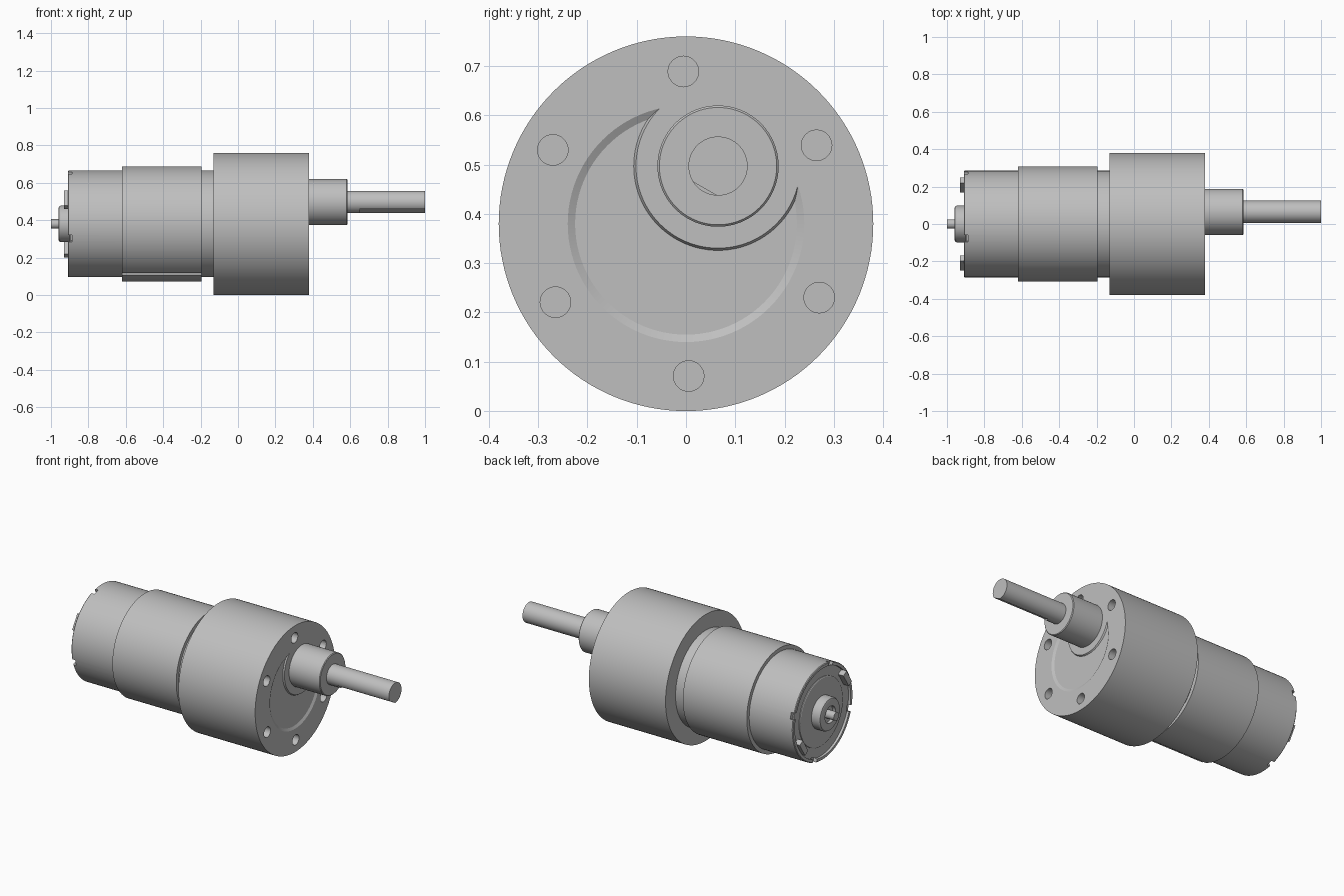
import bpy, bmesh
from math import cos, sin, tau, radians
from mathutils import Matrix, Vector

cube = bpy.data.objects.get("Cube")
if cube:
    bpy.data.objects.remove(cube, do_unlink=True)

GREY = (0.52, 0.52, 0.52, 1)
metal = bpy.data.materials.new("grey_metal")
metal.use_nodes = True
metal.diffuse_color = GREY
metal.node_tree.nodes["Principled BSDF"].inputs["Base Color"].default_value = GREY

AXIS = (0, 0.38)             # motor axis in y, z
OUT = (0.065, 0.497)         # offset output axis


def finish(name, bm):
    bmesh.ops.recalc_face_normals(bm, faces=bm.faces)
    mesh = bpy.data.meshes.new(name)
    bm.to_mesh(mesh)
    bm.free()
    mesh.materials.append(metal)
    ob = bpy.data.objects.new(name, mesh)
    bpy.context.collection.objects.link(ob)
    return ob


def lathe(name, profile, centre=AXIS, segs=96, ring=False):
    """Turn (x, radius) points about an x-parallel axis; ring closes the profile."""
    bm = bmesh.new()
    rows = [[bm.verts.new((x, centre[0] + r * cos(tau * i / segs),
                           centre[1] + r * sin(tau * i / segs)))
             for i in range(segs)] for x, r in profile]
    pairs = list(zip(rows, rows[1:]))
    if ring:
        pairs.append((rows[-1], rows[0]))
    else:
        bm.faces.new(rows[0])
        bm.faces.new(rows[-1])
    for a, b in pairs:
        for i in range(segs):
            j = (i + 1) % segs
            bm.faces.new((a[i], a[j], b[j], b[i]))
    return finish(name, bm)


def block(name, x0, x1, angle, radius, depth, width, centre=AXIS):
    """Box set at an angle and radius round an axis; depth is radial."""
    bm = bmesh.new()
    bmesh.ops.create_cube(bm, size=1)
    turn = Matrix.Rotation(radians(angle), 4, 'X')
    place = Matrix.Translation(Vector(((x0 + x1) / 2, *centre))) @ turn
    place = place @ Matrix.Translation((0, radius, 0))
    bm.transform(place @ Matrix.Diagonal((x1 - x0, depth, width, 1)))
    return finish(name, bm)


def cut(ob, *cutters):
    for c in cutters:
        c.hide_render = True
        mod = ob.modifiers.new("cut", 'BOOLEAN')
        mod.operation = 'DIFFERENCE'
        mod.solver = 'EXACT'
        mod.object = c
        bpy.context.view_layer.objects.active = ob
        bpy.ops.object.modifier_apply(modifier=mod.name)
        bpy.data.objects.remove(c, do_unlink=True)


# Gearbox with bolt holes and a shallow crescent recess round the output land
gearbox = lathe("gearbox", [(-0.13, 0.38), (0.38, 0.38)], segs=128)
recess = lathe("recess_cutter", [(0.372, 0.225), (0.388, 0.255)])
cut(recess, lathe("land_cutter", [(0.36, 0.178), (0.4, 0.155)], OUT))
cut(gearbox, recess)
for k in range(6):
    a = radians(31 + 60 * k)
    spot = (AXIS[0] + 0.309 * cos(a), AXIS[1] + 0.309 * sin(a))
    cut(gearbox, lathe("hole_cutter", [(0.28, 0.031), (0.42, 0.031)], spot, 32))

# Output collar and shaft with a flat
collar = lathe("output_collar", [(0.36, 0.123), (0.581, 0.123), (0.585, 0.119)], OUT)
shaft = lathe("output_shaft", [(0.56, 0.06), (1.0, 0.06)], OUT, 64)
cut(shaft, block("flat_cutter", 0.65, 1.05, 240, 0.103, 0.1, 0.2, OUT))

# Motor can with a recessed rear and notched rim
can = lathe("motor_can", [(-0.12, 0.285), (-0.906, 0.285), (-0.91, 0.281),
                          (-0.91, 0.265), (-0.895, 0.265)])
for k in range(4):
    cut(can, block("notch_cutter", -0.95, -0.888, 16 + 90 * k, 0.28, 0.04, 0.038))

# Split sleeve round the can
sleeve = lathe("flux_sleeve", [(-0.62, 0.28), (-0.62, 0.308), (-0.195, 0.308),
                               (-0.195, 0.28)], ring=True)
cut(sleeve, block("gap_cutter", -0.7, -0.1, 240.5, 0.3, 0.1, 0.023))

# Rear cap, bearing boss and rear shaft
cap = lathe("rear_cap", [(-0.88, 0.205), (-0.9, 0.205), (-0.903, 0.2)])
boss = lathe("bearing_boss", [(-0.89, 0.098), (-0.948, 0.098), (-0.957, 0.093),
                              (-0.96, 0.084), (-0.96, 0.05), (-0.94, 0.05)])
rear_shaft = lathe("rear_shaft", [(-0.92, 0.025), (-1.0, 0.025)], segs=32)

# Two terminals on the rear face
terminals = [block(f"terminal_{i + 1}", -0.93, -0.88, 148 + 180 * i, 0.245, 0.035, 0.095)
             for i in range(2)]

for ob in (gearbox, collar, shaft, can, sleeve, cap, boss, rear_shaft, *terminals):
    bpy.ops.object.select_all(action='DESELECT')
    ob.select_set(True)
    bpy.context.view_layer.objects.active = ob
    bpy.ops.object.shade_smooth_by_angle(angle=radians(25))
